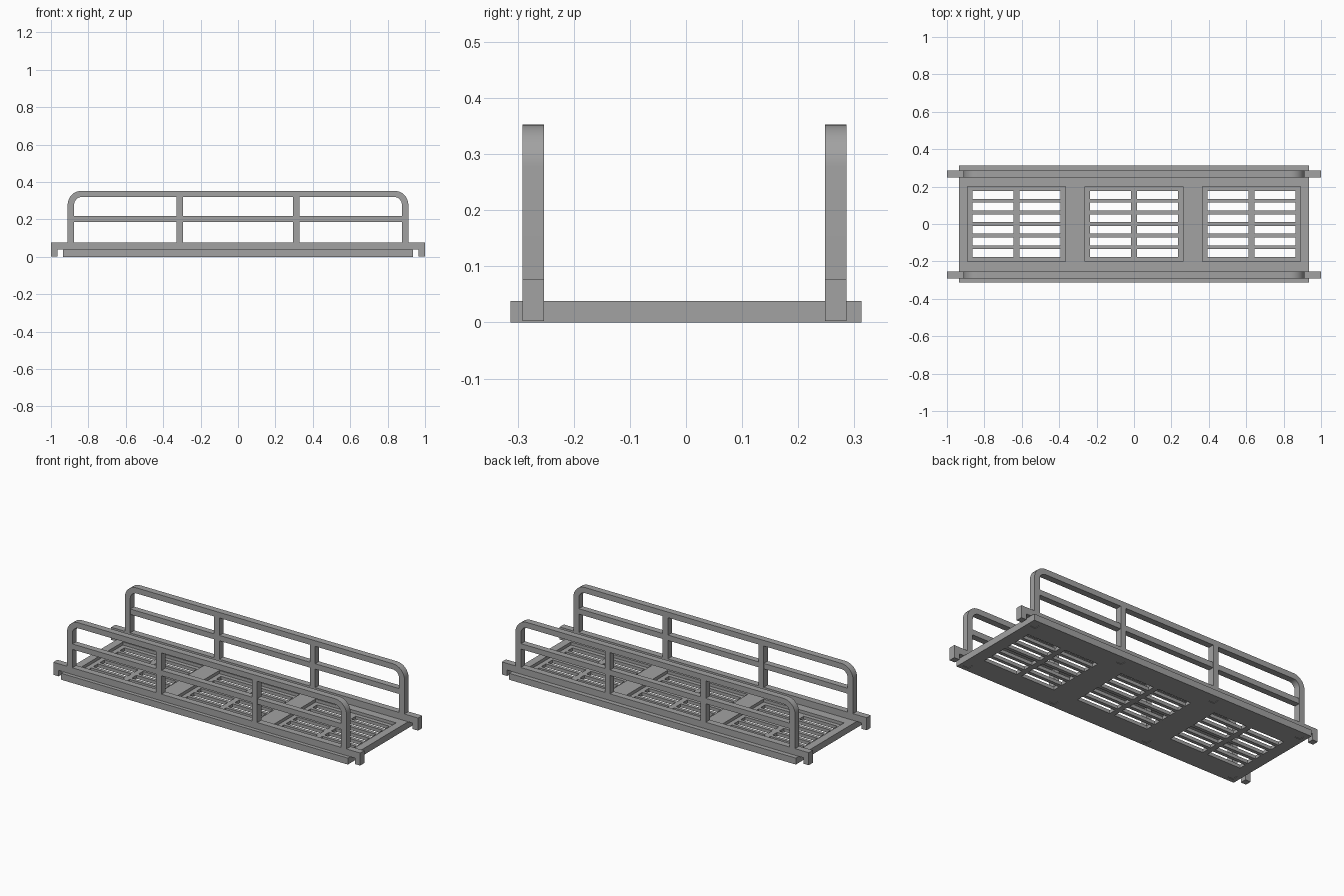
import bpy, bmesh, math

if "Cube" in bpy.data.objects:
    bpy.data.objects.remove(bpy.data.objects["Cube"])

steel = bpy.data.materials.new("grey_steel")
steel.diffuse_color = (0.36, 0.36, 0.36, 1)
steel.use_nodes = True
steel.node_tree.nodes["Principled BSDF"].inputs["Base Color"].default_value = steel.diffuse_color

PANEL_X = (-0.628, 0.0, 0.628)
POST_X = (-0.893, -0.312, 0.312, 0.893)
SIDES = {"front": -0.272, "back": 0.267}
HALF_DEPTH = 0.019


def finish(name, bm):
    bmesh.ops.recalc_face_normals(bm, faces=bm.faces)
    mesh = bpy.data.meshes.new(name)
    bm.to_mesh(mesh)
    bm.free()
    mesh.materials.append(steel)
    ob = bpy.data.objects.new(name, mesh)
    bpy.context.collection.objects.link(ob)
    return ob


def add_box(bm, x0, x1, y0, y1, z0, z1):
    verts = bmesh.ops.create_cube(bm, size=1)["verts"]
    for v in verts:
        v.co = (x0 if v.co.x < 0 else x1,
                y0 if v.co.y < 0 else y1,
                z0 if v.co.z < 0 else z1)


def boxes(name, *dims):
    bm = bmesh.new()
    for d in dims:
        add_box(bm, *d)
    return finish(name, bm)


def extrude_y(name, points, y):
    """Extrude an x-z outline across the rail depth."""
    bm = bmesh.new()
    face = bm.faces.new([bm.verts.new((x, y - HALF_DEPTH, z)) for x, z in points])
    new = bmesh.ops.extrude_face_region(bm, geom=[face])["geom"]
    for v in new:
        if isinstance(v, bmesh.types.BMVert):
            v.co.y = y + HALF_DEPTH
    return finish(name, bm)


def arch(half, top, radius, bottom):
    """Outline of an upside-down U with rounded corners."""
    right = [(half, bottom)]
    for i in range(9):
        a = math.radians(90 * i / 8)
        right.append((half - radius + radius * math.cos(a),
                      top - radius + radius * math.sin(a)))
    return right + [(-x, z) for x, z in reversed(right)]


def cut(target, cutter):
    mod = target.modifiers.new("cut", "BOOLEAN")
    mod.operation = "DIFFERENCE"
    mod.solver = "EXACT"
    mod.object = cutter
    bpy.context.view_layer.objects.active = target
    bpy.ops.object.modifier_apply(modifier=mod.name)
    bpy.data.objects.remove(cutter)


# Deck plate with recessed panels, slots and shallow post sockets underneath
deck = boxes("deck", (-0.935, 0.935, -0.313, 0.313, 0, 0.038))
cut(deck, boxes("panel_recess", *[
    (x - 0.262, x + 0.262, -0.2, 0.2, 0.02, 0.06) for x in PANEL_X]))
cut(deck, boxes("slots", *[
    (x + s * 0.1255 - 0.1095, x + s * 0.1255 + 0.1095,
     r * 0.062 - 0.176, r * 0.062 - 0.134, -0.02, 0.03)
    for x in PANEL_X for s in (-1, 1) for r in range(6)]))
cut(deck, boxes("sockets", *[
    (x - 0.017, x + 0.017, y - 0.017, y + 0.017, -0.01, 0.003)
    for x in POST_X for y in SIDES.values()]))

for side, y in SIDES.items():
    # Base beam with a downturned foot at each end
    extrude_y(side + "_base_beam", [
        (-1, 0.003), (-0.965, 0.003), (-0.965, 0.038), (0.965, 0.038),
        (0.965, 0.003), (1, 0.003), (1, 0.077), (-1, 0.077)], y)

    # Guard hoop with rounded upper corners
    hoop = extrude_y(side + "_hoop",
                     arch(0.911, 0.353, 0.075, 0.077)
                     + arch(0.876, 0.32, 0.041, 0.077)[::-1], y)
    bpy.ops.object.select_all(action="DESELECT")
    hoop.select_set(True)
    bpy.context.view_layer.objects.active = hoop
    bpy.ops.object.shade_smooth_by_angle(angle=math.radians(30))

    # Middle rail and inner posts
    y0, y1 = y - HALF_DEPTH, y + HALF_DEPTH
    boxes(side + "_middle_rail", (-0.876, 0.876, y0 + 0.001, y1 - 0.001, 0.185, 0.217))
    boxes(side + "_inner_posts", *[
        (x - 0.017, x + 0.017, y0, y1, 0.077, 0.32) for x in POST_X[1:3]])
